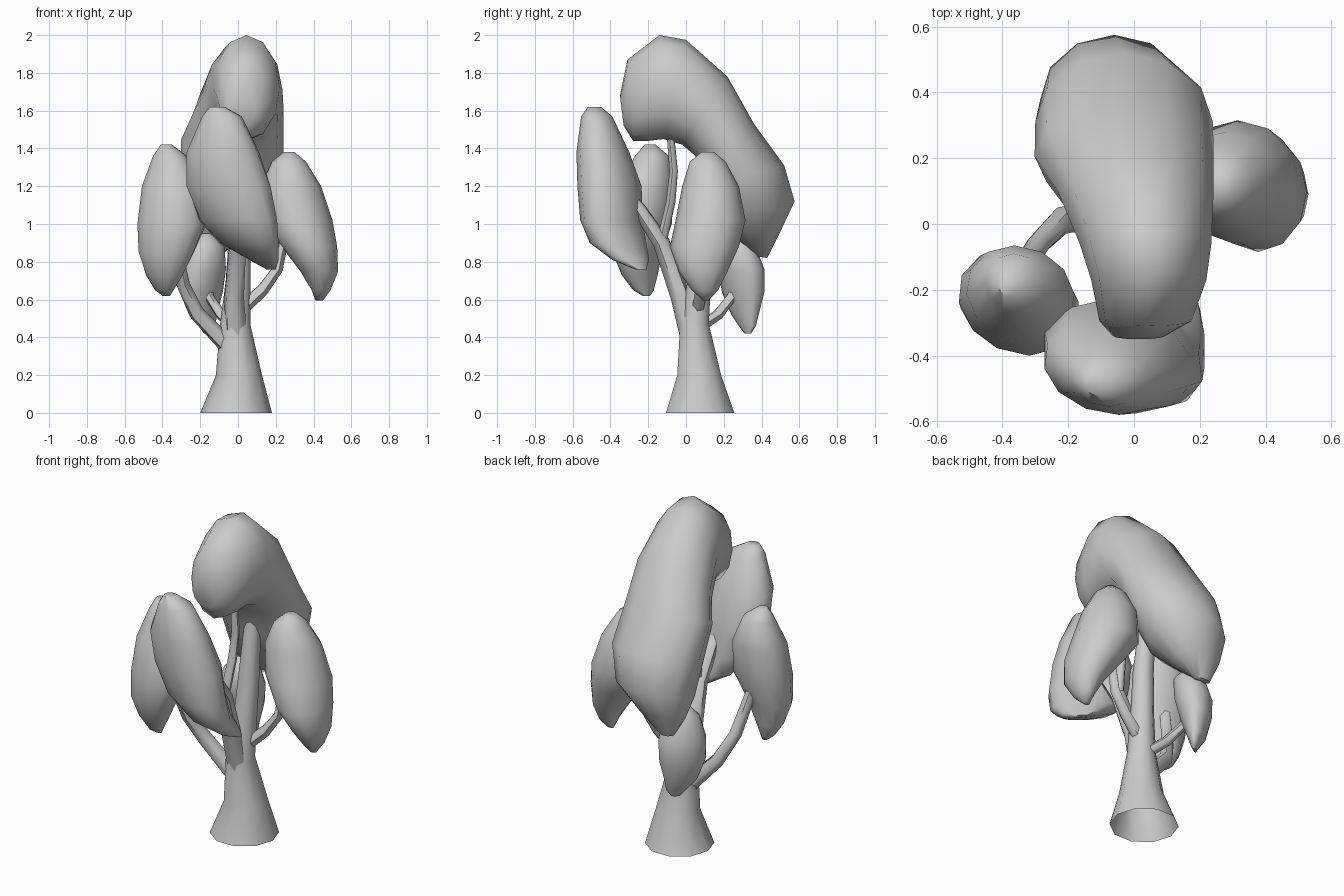
import bpy, bmesh, math
from mathutils import Vector

if "Cube" in bpy.data.objects:
    bpy.data.objects.remove(bpy.data.objects["Cube"])

grey = bpy.data.materials.new("plain_grey")
grey.use_nodes = True
colour = (0.6, 0.6, 0.6, 1)
grey.diffuse_color = colour
grey.node_tree.nodes["Principled BSDF"].inputs["Base Color"].default_value = colour


def loft(name, rings, cap_start=True):
    """Skin a list of point rings into one smooth object."""
    bm = bmesh.new()
    rows = [[bm.verts.new(p) for p in ring] for ring in rings]
    n = len(rows[0])
    for a, b in zip(rows, rows[1:]):
        for i in range(n):
            j = (i + 1) % n
            bm.faces.new((a[i], a[j], b[j], b[i]))
    if cap_start:
        bm.faces.new(rows[0])
    bm.faces.new(rows[-1])
    bmesh.ops.recalc_face_normals(bm, faces=bm.faces)
    mesh = bpy.data.meshes.new(name)
    bm.to_mesh(mesh)
    bm.free()
    mesh.materials.append(grey)
    obj = bpy.data.objects.new(name, mesh)
    bpy.context.collection.objects.link(obj)
    bpy.ops.object.select_all(action="DESELECT")
    obj.select_set(True)
    bpy.context.view_layer.objects.active = obj
    bpy.ops.object.shade_smooth_by_angle(angle=math.radians(60))


def ellipse(centre, a, b, sides):
    turn = [math.tau * i / sides for i in range(sides)]
    return [centre + a * math.cos(t) + b * math.sin(t) for t in turn]


def clump(name, spans, lean=0.0):
    """Leaf clump from level rings (height, x range, y range), leaning diagonal lower down."""
    rings = []
    for i, (z, x0, x1, y0, y1) in enumerate(spans):
        c = lean * i / (len(spans) - 1)
        rx, ry = (x1 - x0) / 2, (y1 - y0) / 2
        centre = Vector(((x0 + x1) / 2, (y0 + y1) / 2, z))
        rings.append(ellipse(centre, Vector((rx * math.sqrt(1 - c * c), 0, 0)),
                             Vector((rx * c, ry, 0)), 12))
    loft(name, rings)


def branch(name, path, r0, r1, sides=6):
    """Tapered limb along a path."""
    pts = [Vector(p) for p in path]
    rings = []
    for i, p in enumerate(pts):
        d = (pts[min(i + 1, len(pts) - 1)] - pts[max(i - 1, 0)]).normalized()
        side = d.cross(Vector((0.3, 1, 0))).normalized()
        r = r0 + (r1 - r0) * i / (len(pts) - 1)
        rings.append(ellipse(p, side * r, d.cross(side) * r, sides))
    loft(name, rings)


# Flared trunk, open at the ground
trunk = [(0, -.01, .075, .19), (.2, .005, .07, .122), (.47, -.015, .045, .08),
         (.7, 0, .07, .065), (.95, .01, .09, .058), (1.28, .01, .13, .045)]
loft("trunk", [ellipse(Vector((x, y, z)), Vector((r, 0, 0)), Vector((0, r, 0)), 10)
               for z, x, y, r in trunk], cap_start=False)

# Limbs
branch("front_limb", [(-.01, .03, .4), (-.02, -.03, .62), (0, -.13, .9),
                      (0, -.25, 1.08), (-.02, -.36, 1.2)], .062, .03)
branch("upper_limb", [(0, -.13, .9), (.02, -.08, 1.12), (.03, -.065, 1.28),
                      (.03, -.085, 1.5)], .028, .02)
branch("left_limb", [(-.01, .06, .52), (.13, .08, .65), (.21, .09, .76),
                     (.25, .1, .95)], .037, .025)
branch("right_limb", [(-.06, .04, .36), (-.22, .01, .53), (-.29, -.06, .68),
                      (-.34, -.14, .92), (-.35, -.17, 1.05)], .047, .026)
branch("rear_limb", [(-.02, .08, .46), (-.09, .17, .52), (-.15, .24, .61),
                     (-.17, .3, .74)], .032, .022)

# Hanging leaf clumps
clump("front_clump", [
    (1.62, -.15, -.07, -.52, -.45), (1.57, -.19, .02, -.555, -.39),
    (1.38, -.275, .115, -.58, -.30), (1.2, -.28, .18, -.575, -.235),
    (1.02, -.21, .21, -.56, -.23), (.9, -.1, .215, -.51, -.21),
    (.81, .06, .215, -.39, -.195), (.76, .15, .2, -.27, -.21)], lean=-.6)
clump("left_clump", [
    (1.38, .24, .3, .08, .15), (1.33, .18, .36, .02, .21),
    (1.2, .12, .44, -.02, .28), (1.02, .13, .5, -.055, .315),
    (.88, .23, .525, -.085, .28), (.75, .33, .53, -.04, .22),
    (.65, .39, .49, .03, .17), (.595, .41, .45, .09, .12)])
clump("right_clump", [
    (1.42, -.41, -.35, -.22, -.16), (1.36, -.45, -.27, -.27, -.09),
    (1.2, -.51, -.18, -.36, -.065), (1.0, -.535, -.165, -.4, -.075),
    (.85, -.53, -.23, -.39, -.125), (.73, -.49, -.29, -.34, -.15),
    (.65, -.44, -.34, -.28, -.17), (.62, -.4, -.36, -.23, -.19)], lean=-.4)
clump("rear_clump", [
    (.95, -.2, -.14, .24, .32), (.88, -.26, -.07, .18, .37),
    (.76, -.3, -.06, .17, .415), (.64, -.3, -.08, .19, .415),
    (.52, -.26, -.11, .24, .385), (.46, -.21, -.12, .28, .37),
    (.42, -.18, -.14, .31, .345)], lean=.8)

# Arched crown: centre x, half width, outer (y, z), inner (y, z)
arch = [
    (-.15, .05, (.43, .82), (.37, .83)), (-.115, .14, (.50, .96), (.29, .90)),
    (-.06, .225, (.575, 1.12), (.18, 1.0)), (-.03, .27, (.52, 1.31), (.10, 1.2)),
    (-.03, .272, (.36, 1.53), (.05, 1.36)), (.005, .237, (.22, 1.78), (-.02, 1.42)),
    (.035, .2, (0, 1.975), (-.12, 1.45)), (.045, .175, (-.14, 2.0), (-.2, 1.44)),
    (.035, .14, (-.31, 1.87), (-.28, 1.44)), (.015, .08, (-.35, 1.68), (-.33, 1.52))]
crown = []
for x, w, outer, inner in arch:
    o, i = Vector((x, *outer)), Vector((x, *inner))
    crown.append(ellipse((o + i) / 2, Vector((w, 0, 0)), (o - i) / 2, 12))
loft("crown", crown)
